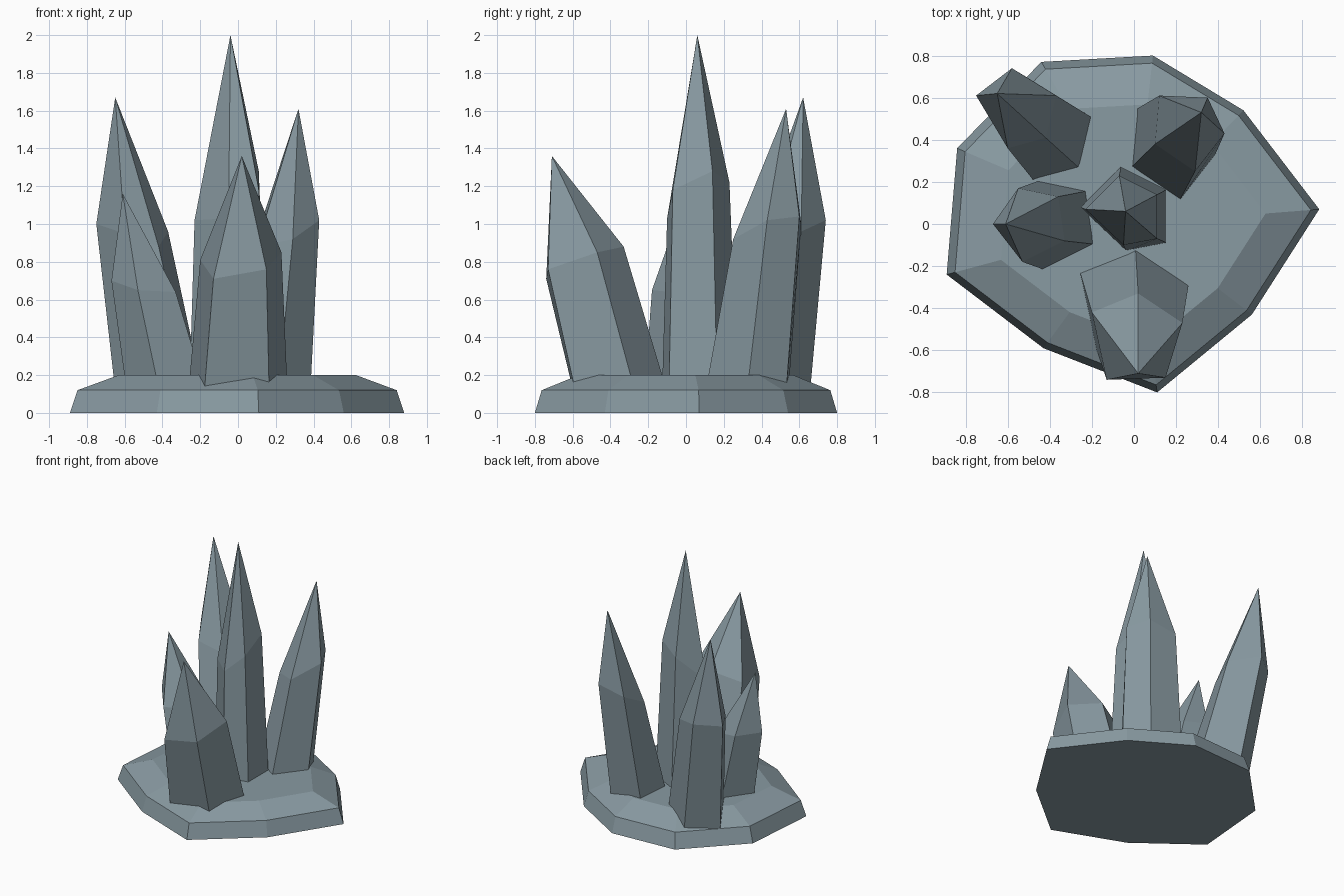
import bpy
import bmesh
from mathutils import Vector

cube = bpy.data.objects.get("Cube")
if cube:
    bpy.data.objects.remove(cube, do_unlink=True)

# Single blue-grey stone colour
stone = bpy.data.materials.new("blue_grey_stone")
stone.use_nodes = True
colour = (0.25, 0.325, 0.362, 1)
stone.diffuse_color = colour
stone.node_tree.nodes["Principled BSDF"].inputs["Base Color"].default_value = colour

GROUND = 0.18   # height at which crystals emerge from the rock
ROOT = 0.08     # buried depth of the crystal ends
FLARE = 1.2     # crystal foot width relative to its shoulder


def loft(name, rings, tip=None):
    """Join matching rings of points; close the top with a cap or a tip."""
    bm = bmesh.new()
    loops = [[bm.verts.new(p) for p in ring] for ring in rings]
    count = len(loops[0])
    for low, high in zip(loops, loops[1:]):
        for i in range(count):
            j = (i + 1) % count
            bm.faces.new((low[i], low[j], high[j], high[i]))
    bm.faces.new(loops[0][::-1])
    if tip is None:
        bm.faces.new(loops[-1])
    else:
        apex = bm.verts.new(tip)
        for i in range(count):
            bm.faces.new((loops[-1][i], loops[-1][(i + 1) % count], apex))
    bmesh.ops.recalc_face_normals(bm, faces=bm.faces)
    mesh = bpy.data.meshes.new(name)
    bm.to_mesh(mesh)
    bm.free()
    mesh.materials.append(stone)
    obj = bpy.data.objects.new(name, mesh)
    bpy.context.collection.objects.link(obj)
    return obj


def crystal(name, tip, foot, shoulder):
    """Leaning five-sided crystal with a flared foot buried in the rock."""
    shoulder = [Vector(p) for p in shoulder]
    centre = sum(shoulder, Vector()) / len(shoulder)
    root = []
    for p in shoulder:
        offset = (p - centre) * FLARE
        ground = Vector((foot[0] + offset.x, foot[1] + offset.y, GROUND))
        # Continue each edge straight down below the surface
        root.append(p.lerp(ground, (p.z - ROOT) / (p.z - GROUND)))
    return loft(name, [root, shoulder], tip)


# Rock base: one outline, drawn in towards the top
outline = [(0.88, 0.07), (0.52, 0.54), (0.09, 0.8), (-0.44, 0.77), (-0.84, 0.36),
           (-0.89, -0.24), (-0.43, -0.59), (0.11, -0.8), (0.56, -0.43)]
levels = [(1, 0), (0.955, 0.12), (0.71, 0.2)]
loft("rock_base", [[(x * s, y * s, z) for x, y in outline] for s, z in levels])

# Crystals: tip, foot centre, shoulder corners
crystal("centre_crystal", (-0.04, 0.06, 2), (-0.01, 0.06),
        [(-0.23, 0.07, 1.02), (-0.05, -0.1, 1.03), (0.11, -0.07, 1.18),
         (0.11, 0.14, 1.28), (-0.07, 0.23, 1.22)])
crystal("front_crystal", (0.02, -0.71, 1.36), (0, -0.37),
        [(-0.13, -0.74, 0.71), (0.15, -0.73, 0.76), (0.23, -0.47, 0.85),
         (0.02, -0.33, 0.88), (-0.2, -0.42, 0.81)])
crystal("back_right_crystal", (-0.65, 0.62, 1.67), (-0.41, 0.43),
        [(-0.75, 0.61, 1), (-0.6, 0.36, 0.95), (-0.42, 0.41, 0.88),
         (-0.37, 0.61, 0.96), (-0.58, 0.74, 1.02)])
crystal("back_left_crystal", (0.32, 0.53, 1.61), (0.18, 0.36),
        [(0.1, 0.38, 0.88), (0.29, 0.25, 0.92), (0.43, 0.43, 1.02),
         (0.35, 0.6, 1.04), (0.12, 0.61, 1)])
crystal("right_crystal", (-0.61, 0, 1.16), (-0.38, 0.01),
        [(-0.67, 0, 0.7), (-0.53, -0.18, 0.65), (-0.33, -0.08, 0.64),
         (-0.36, 0.13, 0.67), (-0.55, 0.17, 0.7)])
